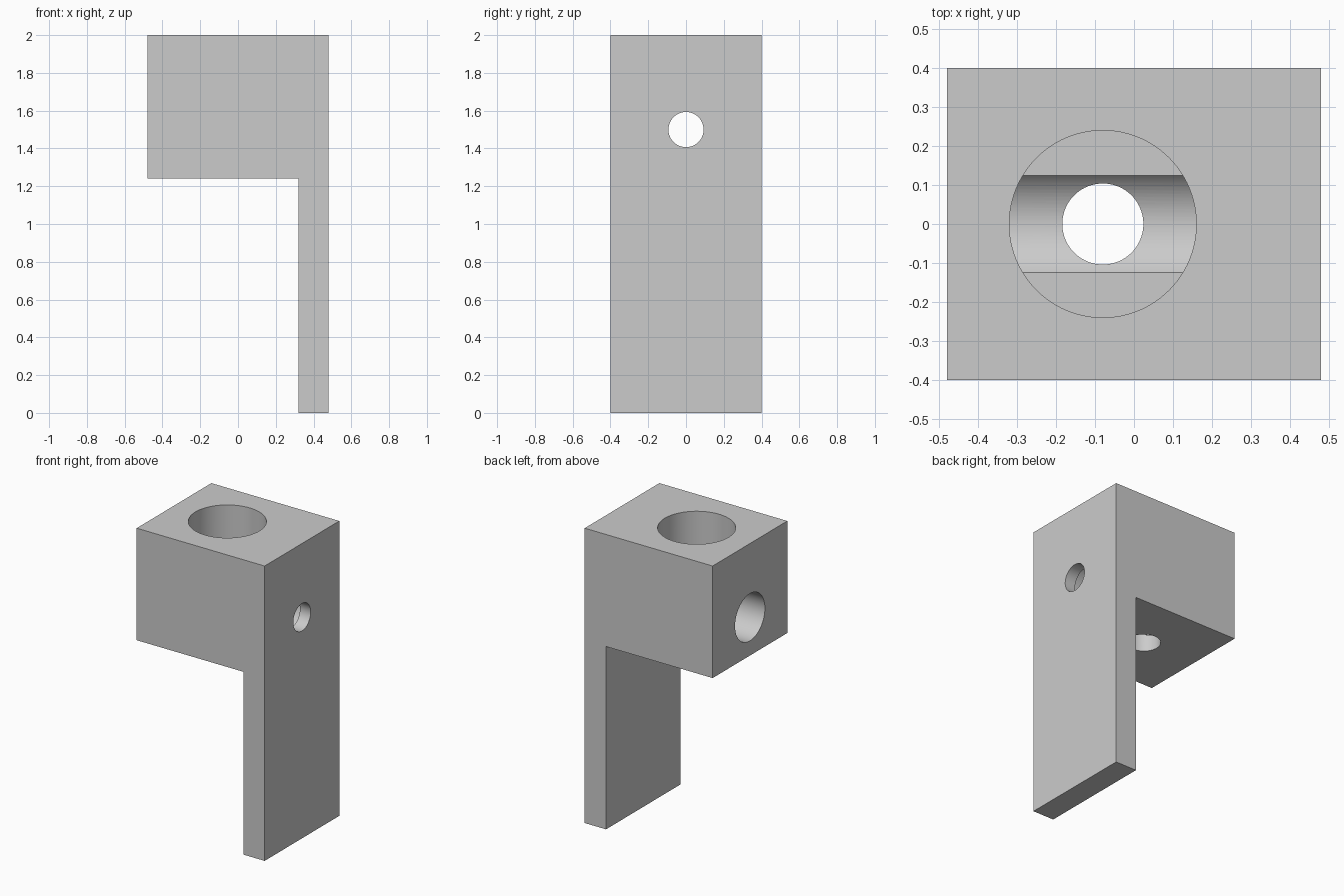
import bpy, bmesh, math
from mathutils import Matrix

cube = bpy.data.objects.get("Cube")
if cube:
    bpy.data.objects.remove(cube, do_unlink=True)

grey = bpy.data.materials.new("light grey")
grey.use_nodes = True
colour = (0.6, 0.6, 0.6, 1)
grey.diffuse_color = colour
grey.node_tree.nodes["Principled BSDF"].inputs["Base Color"].default_value = colour


def make_object(name, bm):
    bmesh.ops.recalc_face_normals(bm, faces=bm.faces)
    mesh = bpy.data.meshes.new(name)
    bm.to_mesh(mesh)
    bm.free()
    mesh.materials.append(grey)
    obj = bpy.data.objects.new(name, mesh)
    bpy.context.scene.collection.objects.link(obj)
    return obj


def drill(body, name, axis, start, end, radius, offset=(0, 0, 0)):
    """Cut a round hole along x or z between two positions."""
    bm = bmesh.new()
    bmesh.ops.create_cone(bm, cap_ends=True, segments=96, radius1=radius,
                          radius2=radius, depth=end - start)
    middle = (start + end) / 2
    if axis == "X":
        turn = Matrix.Rotation(math.pi / 2, 4, "Y")
        move = Matrix.Translation((middle, offset[1], offset[2]))
    else:
        turn = Matrix.Identity(4)
        move = Matrix.Translation((offset[0], offset[1], middle))
    bm.transform(move @ turn)
    cutter = make_object(name, bm)
    cutter.hide_render = True
    mod = body.modifiers.new(name, "BOOLEAN")
    mod.operation = "DIFFERENCE"
    mod.solver = "EXACT"
    mod.object = cutter
    bpy.ops.object.select_all(action="DESELECT")
    body.select_set(True)
    bpy.context.view_layer.objects.active = body
    bpy.ops.object.modifier_apply(modifier=name)
    bpy.data.objects.remove(cutter, do_unlink=True)


# Block with a long mounting plate, extruded from its side profile
profile = [(-0.48, 1.24), (0.32, 1.24), (0.32, 0), (0.48, 0), (0.48, 2), (-0.48, 2)]
bm = bmesh.new()
face = bm.faces.new([bm.verts.new((x, -0.4, z)) for x, z in profile])
side = bmesh.ops.extrude_face_region(bm, geom=[face])
bmesh.ops.translate(bm, vec=(0, 0.8, 0),
                    verts=[v for v in side["geom"] if isinstance(v, bmesh.types.BMVert)])
bracket = make_object("bracket", bm)

# Top bore with a smaller outlet below
bore = (-0.08, 0, 0)
drill(bracket, "top_bore", "Z", 1.4, 2.1, 0.24, bore)
drill(bracket, "bottom_outlet", "Z", 1.1, 1.7, 0.104, bore)

# Cross bore that narrows in the plate
cross = (0, 0, 1.5)
drill(bracket, "cross_bore", "X", -0.6, 0.4, 0.16, cross)
drill(bracket, "plate_hole", "X", 0.2, 0.6, 0.093, cross)

bpy.ops.object.select_all(action="DESELECT")
bracket.select_set(True)
bpy.context.view_layer.objects.active = bracket
bpy.ops.object.shade_smooth_by_angle(angle=math.radians(30))
